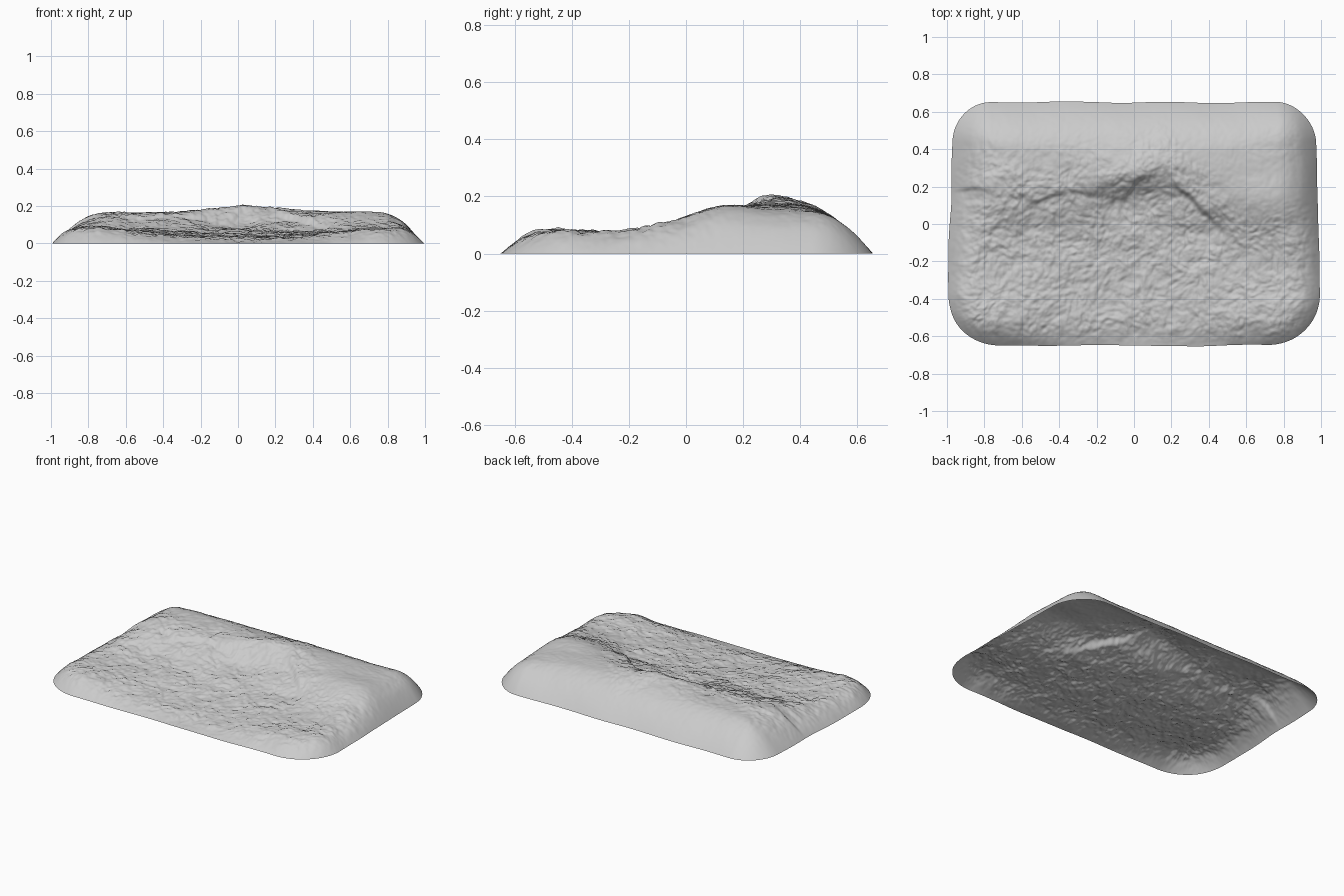
import bpy, bmesh, math
from mathutils import Vector, noise

if "Cube" in bpy.data.objects:
    bpy.data.objects.remove(bpy.data.objects["Cube"])

NX, NY = 300, 200
HX, HY = 0.985, 0.65

# coarse relief: rows front to back, columns left to right
COLS = [-1, -0.65, -0.3, 0.05, 0.4, 0.7, 1]
ROWS = [-0.65, -0.45, -0.25, -0.05, 0.12, 0.28, 0.45, 0.65]
RELIEF = [
    [.080, .064, .032, .015, .032, .064, .085],
    [.092, .078, .044, .030, .048, .076, .092],
    [.088, .072, .052, .046, .056, .074, .090],
    [.108, .090, .080, .068, .080, .112, .112],
    [.130, .138, .132, .098, .140, .166, .125],
    [.132, .160, .164, .190, .174, .162, .128],
    [.130, .160, .164, .170, .168, .154, .128],
    [.125, .150, .158, .160, .158, .150, .125],
]
# plan of the crest that runs across the slab
CREST_X = [-1, -0.8, -0.6, -0.4, -0.2, -0.05, 0.05, 0.2, 0.35, 0.45, 0.6, 1]
CREST_Y = [.17, .18, .13, .15, .17, .15, .26, .24, .08, 0, -.12, -.15]


def curve(xs, ys, x):
    """Smooth Catmull-Rom style interpolation."""
    x = min(max(x, xs[0]), xs[-1])
    i = 0
    while i < len(xs) - 2 and x > xs[i + 1]:
        i += 1
    w = xs[i + 1] - xs[i]

    def slope(k):
        a, b = max(k - 1, 0), min(k + 1, len(xs) - 1)
        return (ys[b] - ys[a]) / (xs[b] - xs[a])
    t = (x - xs[i]) / w
    return ((2*t**3 - 3*t*t + 1) * ys[i] + (t**3 - 2*t*t + t) * w * slope(i)
            + (3*t*t - 2*t**3) * ys[i + 1] + (t**3 - t*t) * w * slope(i + 1))


def radius(y):
    return 0.29 if y < 0 else 0.21


def round_corner(x, y):
    """Pull a point on the rectangle's edge onto the rounded outline."""
    r = radius(y)
    cx = max(min(x, HX - r), r - HX)
    cy = max(min(y, HY - r), r - HY)
    v = Vector((x - cx, y - cy))
    if v.length > r:
        v = v.normalized() * r
    return cx + v.x, cy + v.y


def edge_distance(x, y):
    r = radius(y)
    qx, qy = abs(x) - HX + r, abs(y) - HY + r
    return max(0, r - math.hypot(max(qx, 0), max(qy, 0)) - min(max(qx, qy), 0))


def height(x, y):
    h = curve(ROWS, [curve(COLS, row, x) for row in RELIEF], y)
    # broken scarp along the crest
    off = y - curve(CREST_X, CREST_Y, x) + 0.035 * noise.noise(Vector((x*10, y*10, 5)))
    fade = min(1, max(0, (0.68 - x) / 0.2))
    broken = 0.6 + 0.7 * noise.noise(Vector((x*5, y*5, 2)))
    h += fade * broken * 0.014 * math.tanh(off / 0.016) * math.exp(-(off / 0.12)**2)
    # rock roughness, calmer on the back slope
    rough = 1 if off < 0.1 else max(0.25, 1 - (off - 0.1) * 4)
    p = Vector((x, y, 0.3))
    warp = p + 0.04 * noise.noise_vector(p * 6)
    n = 0.010 * noise.fractal(warp * 6, 0.6, 2.1, 5)
    n += 0.006 * (abs(noise.noise(warp * 22)) - 0.2) + 0.005 * noise.noise(warp * 38)
    # sloping shoulder down to the ground, wider toward the back
    s = min(1, max(0, (y + 0.5) / 0.7))
    side = max(0, min(1, (abs(x) - 0.6) / 0.3))
    width = 0.15 + 0.11 * s - (0.07 if x > 0 else 0.02) * s * side
    t = min(1, edge_distance(x, y) / width)
    f = 1 - (1 - t)**2
    return max(0, h * f + n * rough * min(1, 1.5 * t))


# terrain sheet, open underneath
bm = bmesh.new()
grid = []
for j in range(NY + 1):
    line = []
    for i in range(NX + 1):
        u, v = 2 * i / NX - 1, 2 * j / NY - 1
        m = max(abs(u), abs(v), 1e-6)
        bx, by = round_corner(u / m * HX, v / m * HY)
        k = m**4
        x = u * HX * (1 - k) + bx * m * k
        y = v * HY * (1 - k) + by * m * k
        z = 0 if m > 0.99999 else height(x, y)
        # slightly wavy outline
        wob = 1 + 0.010 * noise.noise(Vector((x * 4, y * 4, 9))) * m
        line.append(bm.verts.new((x * (1 - 0.02 * y / HY) * wob, y * wob, z)))
    grid.append(line)
for j in range(NY):
    for i in range(NX):
        bm.faces.new((grid[j][i], grid[j][i+1], grid[j+1][i+1], grid[j+1][i]))
mesh = bpy.data.meshes.new("rock_terrain")
bm.to_mesh(mesh)
bm.free()
mesh.polygons.foreach_set("use_smooth", [True] * len(mesh.polygons))
terrain = bpy.data.objects.new("rock_terrain", mesh)
bpy.context.collection.objects.link(terrain)
